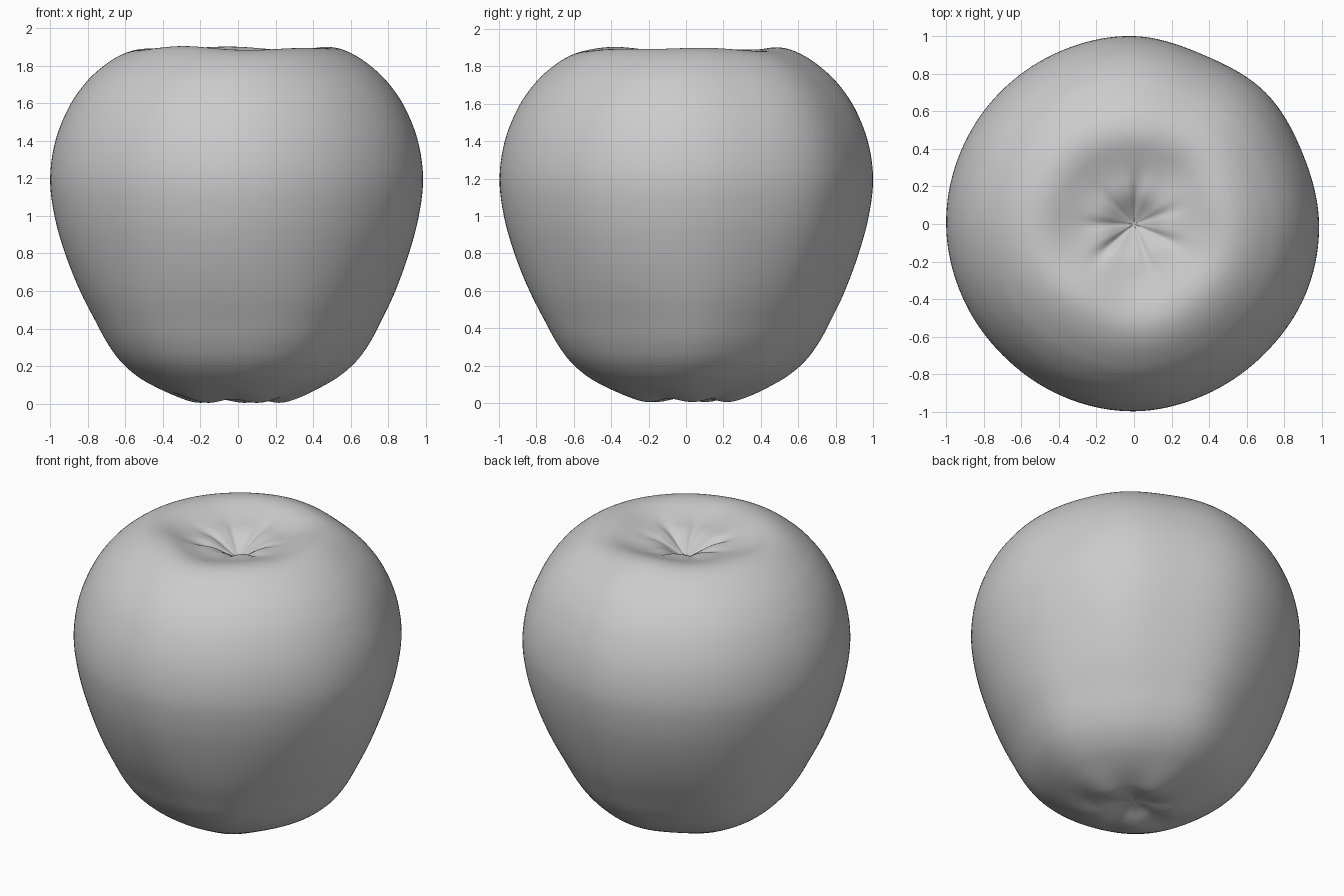
import bpy
import bmesh
from math import sin, cos, pi, radians, exp, floor

SEGMENTS = 144
STEPS = 5

# Half outline from the bottom dimple to the top dimple: radius, height
PROFILE = [(0, .055), (.08, .045), (.16, .022), (.24, .016), (.34, .044), (.44, .088),
           (.54, .146), (.63, .225), (.7, .32), (.76, .43), (.845, .6), (.922, .8),
           (.977, 1.0), (1.0, 1.2), (.972, 1.4), (.9, 1.58), (.81, 1.71), (.72, 1.795),
           (.63, 1.855), (.54, 1.888), (.45, 1.888), (.35, 1.857), (.25, 1.817),
           (.15, 1.778), (.07, 1.743), (0, 1.72)]
# Plan radius at even steps around the fruit, from +x
PLAN = [.985, .973, .99, .973, 1, 1, 1, 1, 1, .993, .988, .993, .997, .985, .98, .987]
# Creases in the top dimple: angle in degrees, depth
CREASES = [(20, .012), (85, .02), (135, .01), (180, .016), (222, .028),
           (290, .014), (335, .02)]


def smooth_mix(a, b, c, d, t):
    """Smooth curve from b to c, with a and d as neighbours."""
    return b + .5 * t * (c - a + t * (2 * a - 5 * b + 4 * c - d + t * (3 * (b - c) + d - a)))


def bump(x, centre, width):
    return exp(-((x - centre) / width) ** 2)


def plan_radius(angle):
    u = angle / (2 * pi) * len(PLAN)
    i = floor(u)
    return smooth_mix(*(PLAN[(i + k) % len(PLAN)] for k in (-1, 0, 1, 2)), u - i)


def outline():
    first, last = PROFILE[1], PROFILE[-2]
    pts = [(-first[0], first[1])] + PROFILE + [(-last[0], last[1])]
    rows = []
    for i in range(1, len(pts) - 2):
        for s in range(STEPS):
            rows.append([smooth_mix(*(p[axis] for p in pts[i - 1:i + 3]), s / STEPS)
                         for axis in (0, 1)])
    return rows[1:]


def surface_point(r, z, angle):
    """Turn an outline point into a point on the lobed, creased fruit."""
    lobe = cos(5 * (angle - radians(225)))
    radius = r * plan_radius(angle) * (1 + .018 * lobe * bump(z, .3, .35))
    if z < .5:
        z -= .01 * lobe * bump(r, .26, .15)
    if z > 1.5:
        z += (.008 * cos(3 * angle + .5) + .006 * sin(5 * angle)) * bump(r, .42, .17)
        for degrees, depth in CREASES:
            turn = (angle - radians(degrees) + pi) % (2 * pi) - pi
            z -= depth * (bump(turn, 0, .16) - .25) * bump(r, .17, .11)
    return radius * cos(angle), radius * sin(angle), max(z, 0)


# Fruit body: rings joined by quads, closed by a fan at each dimple
bm = bmesh.new()
angles = [2 * pi * i / SEGMENTS for i in range(SEGMENTS)]
rings = [[bm.verts.new(surface_point(r, z, a)) for a in angles] for r, z in outline()]
bottom = bm.verts.new((0, 0, PROFILE[0][1]))
top = bm.verts.new((0, 0, PROFILE[-1][1]))
for i in range(SEGMENTS):
    j = (i + 1) % SEGMENTS
    for low, high in zip(rings, rings[1:]):
        bm.faces.new((low[i], low[j], high[j], high[i]))
    bm.faces.new((bottom, rings[0][j], rings[0][i]))
    bm.faces.new((top, rings[-1][i], rings[-1][j]))
for face in bm.faces:
    face.smooth = True

mesh = bpy.data.meshes.new("fruit_body")
bm.to_mesh(mesh)
bm.free()

cube = bpy.data.objects.get("Cube")
if cube:
    bpy.data.objects.remove(cube, do_unlink=True)
fruit = bpy.data.objects.new("fruit_body", mesh)
bpy.context.collection.objects.link(fruit)

# Plain grey skin
skin = bpy.data.materials.new("grey_skin")
skin.use_nodes = True
colour = (.6, .6, .6, 1)
skin.diffuse_color = colour
skin.node_tree.nodes["Principled BSDF"].inputs["Base Color"].default_value = colour
mesh.materials.append(skin)
